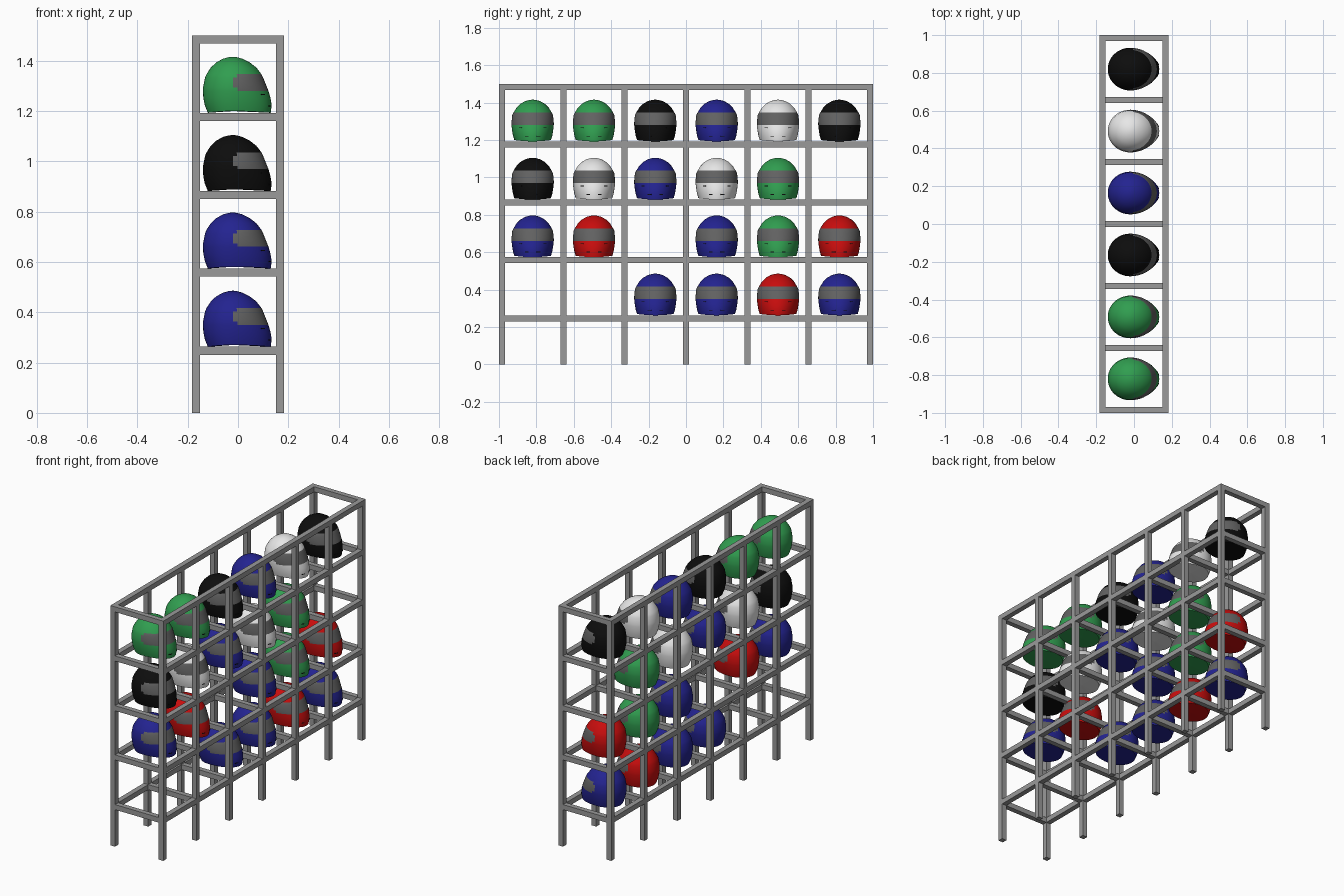
import bpy, bmesh
from math import sin, cos, tau, atan2
from mathutils import Matrix, Vector

if "Cube" in bpy.data.objects:
    bpy.data.objects.remove(bpy.data.objects["Cube"], do_unlink=True)


def make_material(name, rgb):
    mat = bpy.data.materials.new(name)
    mat.use_nodes = True
    mat.diffuse_color = (*rgb, 1)
    mat.node_tree.nodes["Principled BSDF"].inputs["Base Color"].default_value = (*rgb, 1)
    return mat


STEEL = make_material("steel grey", (0.32, 0.32, 0.32))
VISOR = make_material("visor grey", (0.12, 0.12, 0.12))
BLACK = make_material("black", (0.004, 0.004, 0.004))
SHELLS = {
    "green": make_material("green", (0.03, 0.34, 0.08)),
    "blue": make_material("blue", (0.017, 0.017, 0.28)),
    "red": make_material("red", (0.58, 0.004, 0.004)),
    "white": make_material("white", (0.8, 0.8, 0.8)),
    "black": BLACK,
}

# ---- Rack of square tubes ----
TUBE, HALF_X, HEIGHT = 0.032, 0.183, 1.5
RAIL_X = HALF_X - TUBE / 2
POST_Y = [(i - 3) * (1 - TUBE / 2) / 3 for i in range(7)]
SHELF_TOPS = [0.263, 0.574, 0.882, 1.193]


def box(bm, center, size):
    matrix = Matrix.Translation(center) @ Matrix.Diagonal((*size, 1))
    return bmesh.ops.create_cube(bm, size=1, matrix=matrix)["verts"]


def finish(name, bm, mats):
    bmesh.ops.recalc_face_normals(bm, faces=bm.faces[:])
    mesh = bpy.data.meshes.new(name)
    bm.to_mesh(mesh)
    bm.free()
    for mat in mats:
        mesh.materials.append(mat)
    return mesh


def place(name, mesh, location=(0, 0, 0)):
    obj = bpy.data.objects.new(name, mesh)
    obj.location = location
    bpy.context.collection.objects.link(obj)
    return obj


posts, rails, crossbars = bmesh.new(), bmesh.new(), bmesh.new()
inner = 2 * (HALF_X - TUBE)
for x in (-RAIL_X, RAIL_X):
    for y in POST_Y:
        box(posts, (x, y, HEIGHT / 2), (TUBE, TUBE, HEIGHT))
    for top in SHELF_TOPS + [HEIGHT]:
        box(rails, (x, 0, top - TUBE / 2), (TUBE, 2, TUBE))
for top in SHELF_TOPS + [HEIGHT]:
    # The top frame is open between its two ends
    for y in (POST_Y if top < HEIGHT else (POST_Y[0], POST_Y[-1])):
        box(crossbars, (0, y, top - TUBE / 2), (inner, TUBE, TUBE))
for name, bm in (("rack_posts", posts), ("rack_long_rails", rails), ("rack_crossbars", crossbars)):
    place(name, finish(name, bm, [STEEL]))

# ---- Helmet shell: height, back x, front x, half width ----
PROFILE = [
    (0, -0.12, 0.13, 0.098), (0.03, -0.132, 0.134, 0.105),
    (0.06, -0.138, 0.129, 0.11), (0.087, -0.139, 0.121, 0.113),
    (0.1, -0.139, 0.116, 0.113), (0.14, -0.131, 0.1, 0.109),
    (0.154, -0.125, 0.093, 0.102), (0.18, -0.108, 0.073, 0.086),
    (0.2, -0.087, 0.047, 0.066), (0.215, -0.06, 0.018, 0.04),
    (0.221, -0.038, -0.004, 0.018),
]
SEGMENTS, MID_X = 48, -0.02


def shell_point(level, angle):
    z, back, front, width = level
    reach = front - MID_X if cos(angle) > 0 else MID_X - back
    if z == 0:
        z = 0.007 * sin(angle) ** 2  # lower edge arches up at the sides
    return Vector((MID_X + reach * cos(angle), width * sin(angle), z))


def level_at(z):
    for a, b in zip(PROFILE, PROFILE[1:]):
        if a[0] <= z <= b[0]:
            t = (z - a[0]) / (b[0] - a[0])
            return [p + (q - p) * t for p, q in zip(a, b)]


def helmet_mesh(color):
    bm = bmesh.new()
    rings = [[bm.verts.new(shell_point(level, tau * i / SEGMENTS)) for i in range(SEGMENTS)]
             for level in PROFILE]
    crown = bm.verts.new((MID_X, 0, 0.223))
    base = bm.verts.new((MID_X, 0, 0.007))
    for i in range(SEGMENTS):
        j = (i + 1) % SEGMENTS
        for low, high in zip(rings, rings[1:]):
            bm.faces.new((low[i], low[j], high[j], high[i])).smooth = True
        bm.faces.new((rings[-1][i], rings[-1][j], crown)).smooth = True
        bm.faces.new((rings[0][j], rings[0][i], base))
    # Visor wraps the front half, with clipped corners at its ends
    for face in bm.faces:
        c = face.calc_center_median()
        if 0.087 < c.z < 0.154:
            start = MID_X if 0.1 < c.z < 0.14 else MID_X + 0.012
            if c.x > start:
                face.material_index = 1
    # Chin vents: thin slits following the shell
    for z, angle in ((0.072, 0.62), (0.027, 0.3)):
        for side in (-1, 1):
            level = level_at(z)
            a = side * angle
            p = shell_point(level, a)
            normal = atan2(sin(a) / level[3], cos(a) / (level[2] - MID_X))
            verts = box(bm, (0, 0, 0), (0.004, 0.02, 0.004))
            bmesh.ops.transform(bm, verts=verts,
                                matrix=Matrix.Translation(p) @ Matrix.Rotation(normal, 4, "Z"))
            for face in {f for v in verts for f in v.link_faces}:
                face.material_index = 2
    return finish("helmet_" + color, bm, [SHELLS[color], VISOR, BLACK])


# ---- Helmets on the shelves, lowest shelf first ----
LAYOUT = [
    "- - blue blue red blue",
    "blue red - blue green red",
    "black white blue white green -",
    "green green black blue white black",
]
MESHES = {color: helmet_mesh(color) for color in SHELLS}
for shelf, (top, row) in enumerate(zip(SHELF_TOPS, LAYOUT), 1):
    for bay, color in enumerate(row.split()):
        if color != "-":
            y = (POST_Y[bay] + POST_Y[bay + 1]) / 2
            place(f"{color}_helmet_shelf{shelf}_bay{bay + 1}", MESHES[color], (0, y, top))
